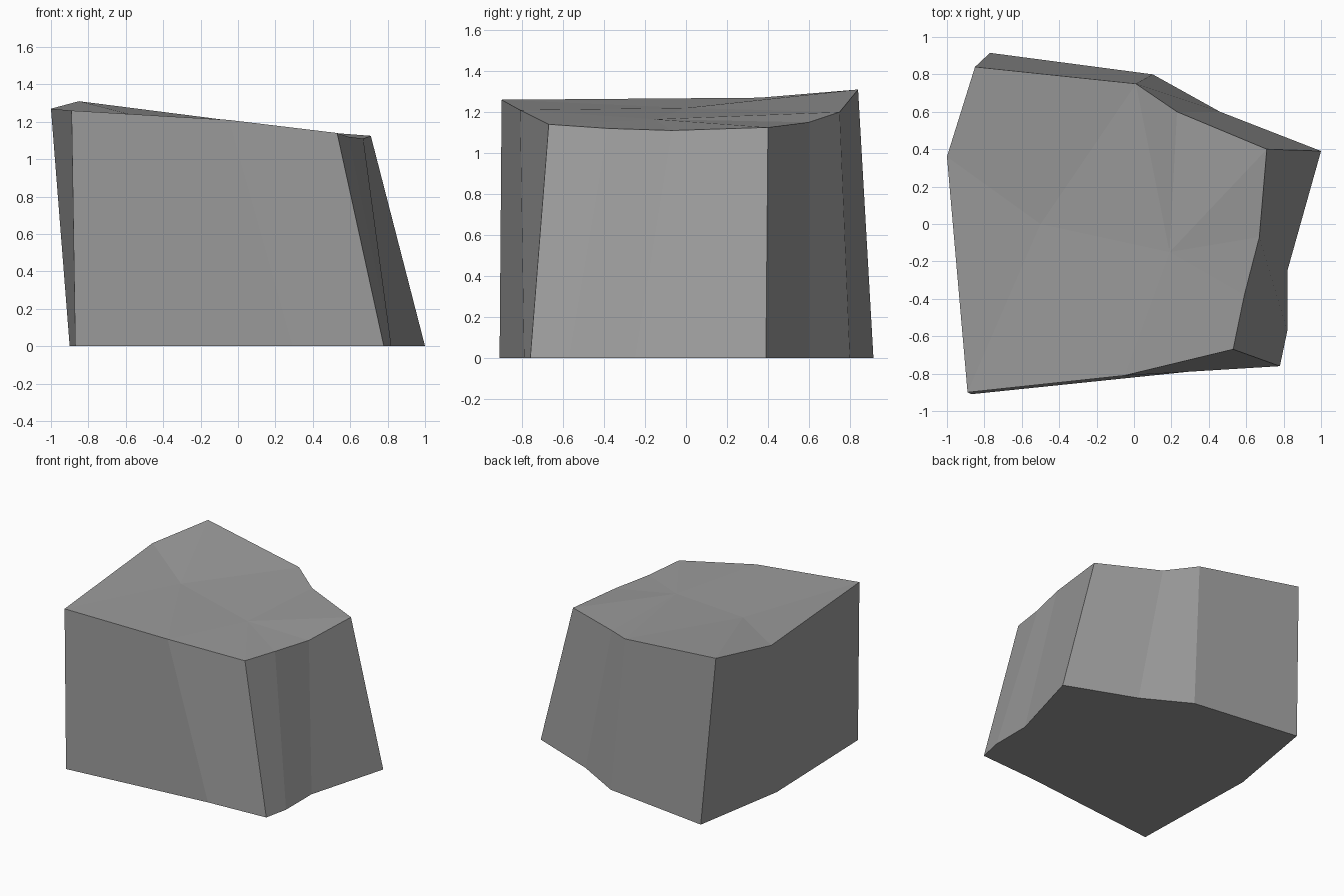
import bpy
import bmesh

cube = bpy.data.objects.get("Cube")
if cube:
    bpy.data.objects.remove(cube, do_unlink=True)

# Stone material
stone = bpy.data.materials.new("grey stone")
stone.use_nodes = True
colour = (0.33, 0.33, 0.33, 1)
stone.diffuse_color = colour
shader = stone.node_tree.nodes["Principled BSDF"]
shader.inputs["Base Color"].default_value = colour
shader.inputs["Roughness"].default_value = 0.9

# Outlines, counterclockwise from the front corner
base_outline = [(-.87, -.91), (.29, -.79), (.78, -.76), (.82, -.57), (.82, -.25),
                (1, .39), (.46, .6), (.1, .8), (-.77, .915), (-.9, .15)]
rim_outline = [(-.89, -.9, 1.26), (-.05, -.81, 1.21), (.53, -.67, 1.14),
               (.59, -.38, 1.12), (.67, -.07, 1.11), (.71, .4, 1.125),
               (.23, .6, 1.15), (.01, .75, 1.2), (-.85, .84, 1.31), (-1, .36, 1.27)]

bm = bmesh.new()
base = [bm.verts.new((x, y, 0)) for x, y in base_outline]
rim = [bm.verts.new(p) for p in rim_outline]
count = len(base)

# Underside and sloping walls
bm.faces.new(reversed(base))
for i in range(count):
    j = (i + 1) % count
    bm.faces.new((base[i], base[j], rim[j], rim[i]))


# Uneven top, fanned around two shallow peaks
def fan(centre, ring):
    for a, b in zip(ring, ring[1:]):
        bm.faces.new((centre, a, b))


right_peak = bm.verts.new((.19, -.15, 1.165))
left_peak = bm.verts.new((-.5, 0, 1.22))
fan(right_peak, rim[1:8])
fan(left_peak, rim[7:] + rim[:2])
bm.faces.new((right_peak, rim[7], left_peak))
bm.faces.new((right_peak, left_peak, rim[1]))

bmesh.ops.recalc_face_normals(bm, faces=bm.faces)
mesh = bpy.data.meshes.new("rock")
bm.to_mesh(mesh)
bm.free()
mesh.materials.append(stone)
rock = bpy.data.objects.new("rock", mesh)
bpy.context.collection.objects.link(rock)
